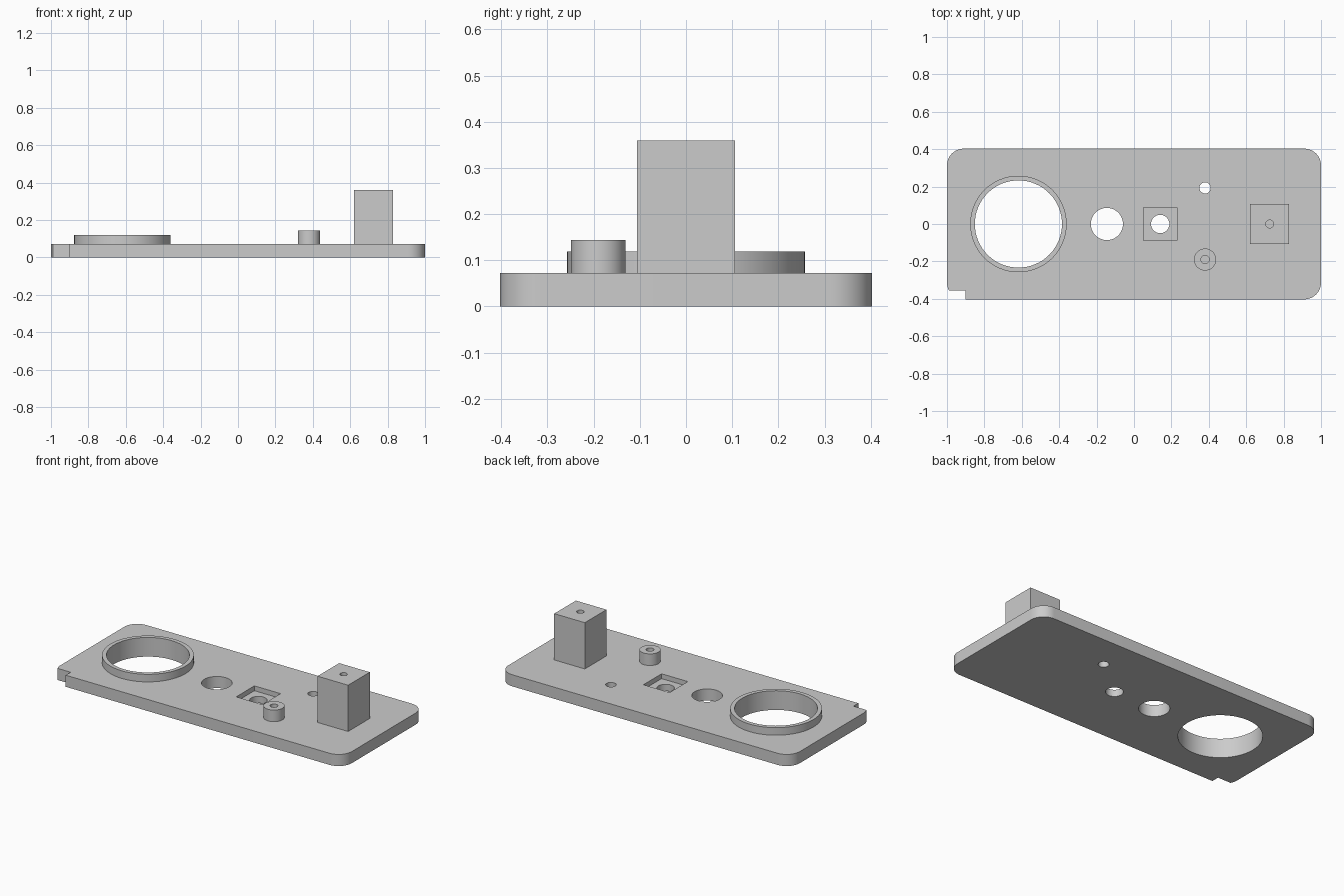
import bpy, bmesh, math

if "Cube" in bpy.data.objects:
    bpy.data.objects.remove(bpy.data.objects["Cube"])

TOP = 0.072            # plate thickness
HALF_Y = 0.403
SEG = 64

grey = bpy.data.materials.new("matte grey")
grey.diffuse_color = (0.6, 0.6, 0.6, 1)
grey.use_nodes = True
grey.node_tree.nodes["Principled BSDF"].inputs["Base Color"].default_value = grey.diffuse_color


def prism(name, outline, z0, z1):
    """Extrude a counter-clockwise outline between two heights."""
    bm = bmesh.new()
    face = bm.faces.new([bm.verts.new((x, y, z0)) for x, y in outline])
    ext = bmesh.ops.extrude_face_region(bm, geom=[face])
    verts = [v for v in ext["geom"] if isinstance(v, bmesh.types.BMVert)]
    bmesh.ops.translate(bm, vec=(0, 0, z1 - z0), verts=verts)
    bmesh.ops.recalc_face_normals(bm, faces=bm.faces)
    mesh = bpy.data.meshes.new(name)
    bm.to_mesh(mesh)
    bm.free()
    mesh.materials.append(grey)
    obj = bpy.data.objects.new(name, mesh)
    bpy.context.collection.objects.link(obj)
    return obj


def arc(cx, cy, r, a0, a1, n):
    return [(cx + r * math.cos(math.radians(a0 + (a1 - a0) * i / n)),
             cy + r * math.sin(math.radians(a0 + (a1 - a0) * i / n)))
            for i in range(n + 1)]


def circle(cx, cy, r):
    return arc(cx, cy, r, 0, 360, SEG)[:-1]


def rect(x0, x1, y0, y1):
    return [(x0, y0), (x1, y0), (x1, y1), (x0, y1)]


def cut(obj, outline, z0, z1):
    """Subtract a prism from an object and drop the cutter."""
    cutter = prism("cutter", outline, z0, z1)
    cutter.hide_render = True
    mod = obj.modifiers.new("cut", 'BOOLEAN')
    mod.operation = 'DIFFERENCE'
    mod.solver = 'EXACT'
    mod.object = cutter
    bpy.context.view_layer.objects.active = obj
    bpy.ops.object.modifier_apply(modifier=mod.name)
    bpy.data.objects.remove(cutter)


# Rounded base plate
R = 0.09
cx, cy = 1 - R, HALF_Y - R
outline = (arc(cx, -cy, R, -90, 0, 16) + arc(cx, cy, R, 0, 90, 16)
           + arc(-cx, cy, R, 90, 180, 16) + arc(-cx, -cy, R, 180, 270, 16))
plate = prism("base_plate", outline, 0, TOP)

# Corner notch, through holes and square recess
cut(plate, rect(-1.1, -0.9, -0.5, -0.355), -0.1, 0.2)
for x, y, r in [(-0.618, 0, 0.233), (-0.145, 0, 0.086),
                (0.14, 0, 0.049), (0.38, 0.193, 0.03)]:
    cut(plate, circle(x, y, r), -0.1, 0.2)
cut(plate, rect(0.05, 0.23, -0.089, 0.089), TOP - 0.03, 0.2)

# Raised collar round the large hole
collar = prism("collar", circle(-0.618, 0, 0.258), TOP, 0.119)
cut(collar, circle(-0.618, 0, 0.233), 0, 0.3)

# Round boss with a screw hole
boss = prism("screw_boss", circle(0.38, -0.19, 0.059), TOP, 0.144)
cut(boss, circle(0.38, -0.19, 0.022), 0, 0.3)

# Square post with a blind hole in its top
post = prism("square_post", rect(0.62, 0.83, -0.106, 0.106), TOP, 0.359)
cut(post, circle(0.725, 0, 0.021), 0.26, 0.5)

# Smooth round walls, keep edges crisp
bpy.ops.object.select_all(action='DESELECT')
for obj in (plate, collar, boss, post):
    obj.select_set(True)
bpy.context.view_layer.objects.active = plate
bpy.ops.object.shade_smooth_by_angle(angle=math.radians(30))
